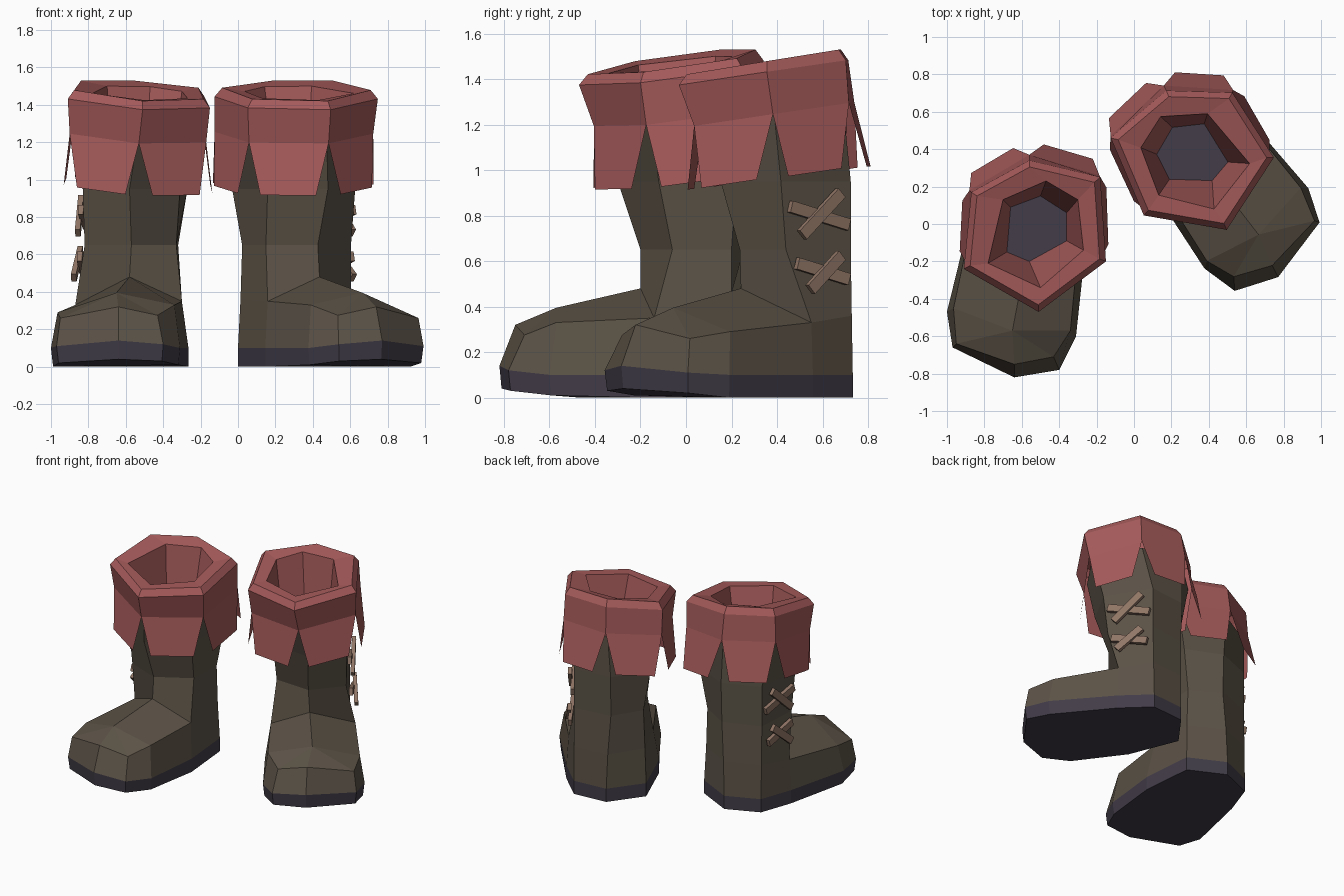
import bpy, bmesh, math
from mathutils import Matrix, Vector

if "Cube" in bpy.data.objects:
    bpy.data.objects.remove(bpy.data.objects["Cube"])


def material(name, rgb):
    m = bpy.data.materials.new(name)
    m.diffuse_color = (*rgb, 1)
    m.use_nodes = True
    m.node_tree.nodes["Principled BSDF"].inputs["Base Color"].default_value = m.diffuse_color
    return m


LEATHER = material("brown leather", (0.105, 0.085, 0.062))
RED = material("red cuff cloth", (0.376, 0.102, 0.102))
DARK = material("dark purple sole", (0.054, 0.045, 0.065))
LACE = material("tan lace", (0.283, 0.181, 0.133))

# The second boot is a mirrored copy, turned and moved
PLACES = {
    "right": Matrix.Identity(4),
    "left": Matrix.Translation((-0.172, 0.156, 0)) @ Matrix.Rotation(math.radians(27), 4, "Z")
    @ Matrix.Diagonal((-1, 1, 1, 1)),
}


def add_part(name, verts, faces, mats, dark_faces=()):
    for side, matrix in PLACES.items():
        mesh = bpy.data.meshes.new(f"{side}_{name}")
        mesh.from_pydata([matrix @ Vector(v) for v in verts], [], faces)
        for m in mats:
            mesh.materials.append(m)
        for i in dark_faces:
            mesh.polygons[i].material_index = 1
        bm = bmesh.new()
        bm.from_mesh(mesh)
        bmesh.ops.recalc_face_normals(bm, faces=bm.faces)
        bm.to_mesh(mesh)
        bm.free()
        bpy.context.collection.objects.link(bpy.data.objects.new(f"{side}_{name}", mesh))


def bridge(a, b):
    """Quads between two closed rings of vertex indices."""
    n = len(a)
    return [(a[i], a[(i + 1) % n], b[(i + 1) % n], b[i]) for i in range(n)]


# Sole: footprint from the heel around the toe
PRINT = [(-.56, .34), (-.80, .24), (-.885, 0), (-1, -.47), (-.97, -.66),
         (-.64, -.82), (-.40, -.78), (-.31, -.60), (-.265, -.18), (-.30, .21)]
BOTTOM_Z = [0, 0, 0, 0, .02, .04, .03, .01, 0, 0]
TOP_Z = [.1, .1, .1, .1, .11, .14, .12, .1, .1, .1]
sole_top = [(x, y, z) for (x, y), z in zip(PRINT, TOP_Z)]
sole_bottom = [(-.62 + (x + .62) * .97, -.2 + (y + .2) * .985, z) if 3 <= i <= 7 else (x, y, z)
               for i, ((x, y), z) in enumerate(zip(PRINT, BOTTOM_Z))]
lo, hi = list(range(10)), list(range(10, 20))
add_part("sole", sole_bottom + sole_top, bridge(lo, hi) + [lo, hi], [DARK])

# Foot and shaft
crease = [(-.55, .335, .36), (-.80, .235, .36), (-.87, 0, .33), (-.965, -.45, .29), (-.95, -.64, .26),
          (-.64, -.75, .32), (-.43, -.71, .275), (-.34, -.57, .33), (-.30, -.14, .35), (-.31, .20, .36)]
instep = [(-.65, -.57, .395), (-.58, -.20, .48)]
# six-sided shaft rings: back, back outer, front outer, front, front inner, back inner
SHAFT = [
    (.65, [(-.53, .325), (-.80, .23), (-.82, -.10), (-.57, -.20), (-.33, -.06), (-.32, .20)]),
    (.95, [(-.53, .335), (-.80, .23), (-.83, -.13), (-.58, -.30), (-.31, -.12), (-.27, .22)]),
    (1.26, [(-.55, .34), (-.85, .17), (-.88, -.19), (-.53, -.38), (-.19, -.16), (-.20, .24)]),
]
verts = sole_top + crease + instep
faces = bridge(lo, hi) + [lo]
T, F = 20, 21
faces += [(i, i + 1, T) for i in range(13, 17)]
faces += [(12, 13, T, F), (17, 18, F, T)]
ring = [10, 11, 12, F, 18, 19]
for z, pts in SHAFT:
    new = list(range(len(verts), len(verts) + 6))
    verts = verts + [(x, y, z) for x, y in pts]
    faces += bridge(ring, new)
    ring = new
add_part("boot_upper", verts, faces, [LEATHER])

# Cuff: inner floor and wall, rolled rim, band and one hanging flap per side
OUTER = [(-.51, -.47), (-.15, -.20), (-.18, .25), (-.56, .34), (-.87, .17), (-.91, -.24)]
BAND = [(-.53, -.405), (-.17, -.175), (-.185, .26), (-.56, .37), (-.88, .18), (-.90, -.205)]
INNER = [(-.50, -.34), (-.27, -.14), (-.30, .13), (-.47, .23), (-.70, .13), (-.78, -.21)]
FLOOR = [(-.56, -.20), (-.36, -.09), (-.36, .06), (-.50, .15), (-.66, .09), (-.68, -.15)]
CX, CY = -.53, -.05


def rim_z(x, y):
    return 1.43 - .07 * (x - CX) + .13 * (y - CY)


verts = [(x, y, .97) for x, y in FLOOR]
verts += [(x, y, rim_z(x, y) + .035) for x, y in INNER]
verts += [(CX + (x - CX) * .91, CY + (y - CY) * .91, rim_z(x, y) + .047) for x, y in OUTER]
verts += [(x, y, rim_z(x, y)) for x, y in OUTER]
verts += [(x, y, rim_z(x, y) - .19) for x, y in BAND]
faces = [list(range(6))]
for k in range(4):
    faces += bridge(list(range(6 * k, 6 * k + 6)), list(range(6 * k + 6, 6 * k + 12)))
for i in range(6):
    j = (i + 1) % 6
    a, b = Vector(BAND[i]), Vector(BAND[j])
    out = Vector((b - a).yx).normalized()
    out.y = -out.y
    push = .075 if i in (2, 3) else .035
    n = len(verts)
    for u in (.15, .85):
        p = a.lerp(b, u)
        q = p + out * push
        verts.append((q.x, q.y, rim_z(p.x, p.y) - .47))
    faces.append((24 + i, 24 + j, n + 1, n))
add_part("cuff", verts, faces, [RED, DARK], dark_faces=[0])


# Crossed laces on the outer side: (y, z) ends of each strip
def side_x(y, z):
    return -.83 + .09 * (y + .1) - max(0, .65 - z) * .14


STRIPS = [((-.09, .84), (.21, .76)), ((-.04, .715), (.16, .90)),
          ((-.06, .59), (.20, .52)), ((-.01, .475), (.16, .625))]
for k, ends in enumerate(STRIPS):
    lift = -.012 - .02 * (k % 2)
    p, q = [Vector((side_x(y, z) + lift, y, z)) for y, z in ends]
    n = Vector((-1, .09, 0)).normalized()
    w = (q - p).normalized().cross(n) * .026
    n = n * .014
    quad = [p - w, p + w, q + w, q - w]
    add_part(f"lace_{k + 1}", [v - n for v in quad] + [v + n for v in quad],
             bridge([0, 1, 2, 3], [4, 5, 6, 7]) + [(0, 1, 2, 3), (4, 5, 6, 7)], [LACE])
